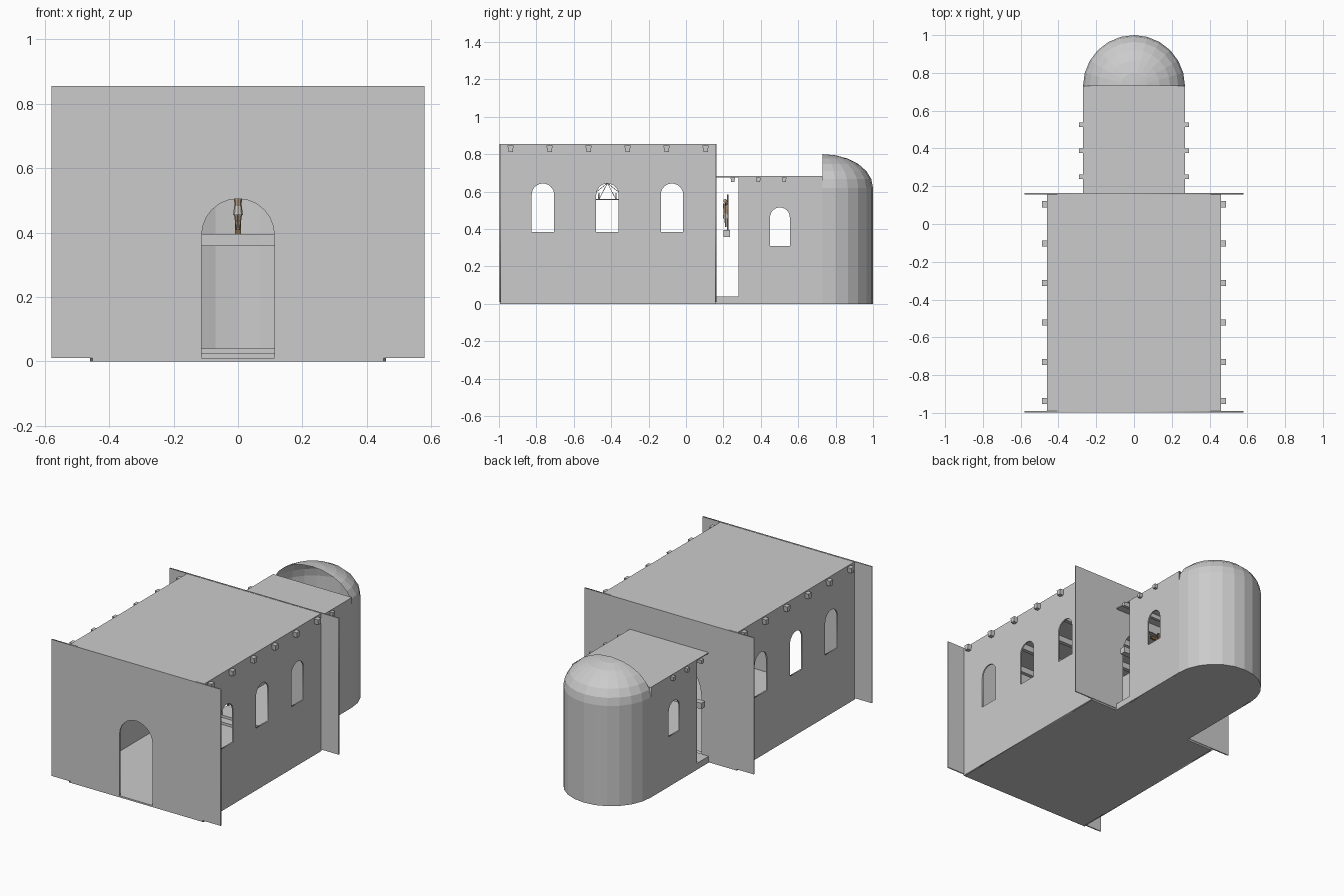
import bpy, bmesh, math
from math import pi, sin, cos
from mathutils import Vector

if "Cube" in bpy.data.objects:
    bpy.data.objects.remove(bpy.data.objects["Cube"])

T = 0.004  # half thickness of the walls


def mat(name, rgb):
    m = bpy.data.materials.new(name)
    m.diffuse_color = (*rgb, 1)
    m.use_nodes = True
    m.node_tree.nodes["Principled BSDF"].inputs["Base Color"].default_value = m.diffuse_color
    return m


def box(name, x0, x1, y0, y1, z0, z1, m=None):
    bpy.ops.mesh.primitive_cube_add(size=1, location=((x0 + x1) / 2, (y0 + y1) / 2, (z0 + z1) / 2))
    o = bpy.context.object
    o.name = name
    o.scale = (x1 - x0, y1 - y0, z1 - z0)
    if m:
        o.data.materials.append(m)
    return o


def rod(name, a, b, r1, r2=None, m=None, n=8):
    a, b = Vector(a), Vector(b)
    bpy.ops.mesh.primitive_cone_add(vertices=n, radius1=r1, radius2=r1 if r2 is None else r2,
                                    depth=(b - a).length, location=(a + b) / 2)
    o = bpy.context.object
    o.name = name
    o.rotation_euler = (b - a).to_track_quat('Z', 'Y').to_euler()
    if m:
        o.data.materials.append(m)
    return o


def arch(c, half, z0, z1, n=12):
    # round-headed opening from bottom left to bottom right
    s = z1 - half
    return ([(c - half, z0)] + [(c - half * cos(pi * i / n), s + half * sin(pi * i / n))
                                for i in range(n + 1)] + [(c + half, z0)])


def panel(name, loops, loc, rot):
    # flat wall cut from a filled outline with holes
    cu = bpy.data.curves.new(name, 'CURVE')
    cu.dimensions, cu.fill_mode, cu.extrude = '2D', 'BOTH', T
    for pts in loops:
        s = cu.splines.new('POLY')
        s.points.add(len(pts) - 1)
        for p, q in zip(s.points, pts):
            p.co = (q[0], q[1], 0, 1)
        s.use_cyclic_u = True
    o = bpy.data.objects.new(name, cu)
    bpy.context.collection.objects.link(o)
    o.location, o.rotation_euler = loc, rot
    bpy.ops.object.select_all(action='DESELECT')
    o.select_set(True)
    bpy.context.view_layer.objects.active = o
    bpy.ops.object.convert(target='MESH')


def rect(a, b, z0, z1):
    return [(a, z0), (b, z0), (b, z1), (a, z1)]


# End walls of the nave with the door and the chancel arch
for name, y, half, top in (("front_wall", -0.994, 0.113, 0.505), ("chancel_arch_wall", 0.16, 0.22, 0.62)):
    outline = [(-0.58, 0.01)] + arch(0, half, 0.01, top) + [(0.58, 0.01), (0.58, 0.855), (-0.58, 0.855)]
    panel(name, [outline], (0, y, 0), (pi / 2, 0, 0))

# Side walls with arched windows
for s in (-1, 1):
    panel("nave_side_wall", [rect(-0.995, 0.16, 0, 0.85)] +
          [arch(c, 0.06, 0.385, 0.643) for c in (-0.765, -0.42, -0.075)],
          (s * (0.46 - T), 0, 0), (pi / 2, 0, pi / 2))
    panel("chancel_side_wall", [rect(0.28, 0.73, 0, 0.68), arch(0.502, 0.053, 0.31, 0.515)],
          (s * (0.27 - T), 0, 0), (pi / 2, 0, pi / 2))

# Floors, step and flat roofs
box("nave_floor", -0.46, 0.46, -0.995, 0.16, 0, 0.01)
box("chancel_step", -0.27, 0.27, 0.11, 0.16, 0.01, 0.025)
box("chancel_floor", -0.27, 0.27, 0.16, 0.73, 0, 0.04)
box("nave_roof", -0.46, 0.46, -0.995, 0.16, 0.845, 0.853)
box("chancel_roof", -0.27, 0.27, 0.16, 0.73, 0.676, 0.682)


# Roof beams running through the walls, lower edges tapered
def roof_beam(name, y, half_len, w, z0, z1):
    o = box(name, -half_len, half_len, y - w, y + w, z0, z1)
    for v in o.data.vertices:
        if v.co.z < 0:
            v.co.y *= 0.75


for i in range(6):
    roof_beam("nave_roof_beam", -0.938 + i * 0.2085, 0.486, 0.016, 0.812, 0.845)
for y in (0.25, 0.387, 0.525):
    roof_beam("chancel_roof_beam", y, 0.29, 0.012, 0.652, 0.676)

# Apse wall and half dome, swept from one profile
R, SEG, RING = 0.27, 12, 6


def sweep(name, profile):
    bm = bmesh.new()
    rows = [[bm.verts.new((r * cos(pi * j / SEG), 0.73 + r * sin(pi * j / SEG), z))
             for j in range(SEG + 1)] for r, z in profile]
    for a, b in zip(rows, rows[1:]):
        for j in range(SEG):
            bm.faces.new((a[j], a[j + 1], b[j + 1], b[j]))
    bmesh.ops.remove_doubles(bm, verts=bm.verts, dist=1e-5)
    bmesh.ops.dissolve_degenerate(bm, edges=bm.edges, dist=1e-6)
    me = bpy.data.meshes.new(name)
    bm.to_mesh(me)
    bm.free()
    o = bpy.data.objects.new(name, me)
    bpy.context.collection.objects.link(o)


sweep("apse_wall", [(R, 0), (R, 0.62)])
sweep("apse_dome", [(R * cos(pi / 2 * i / RING), 0.62 + 0.18 * sin(pi / 2 * i / RING)) for i in range(RING + 1)])
sweep("apse_floor_top", [(R, 0.04), (0, 0.04)])
sweep("apse_floor_bottom", [(0, 0.0), (R, 0.0)])

# Beam across the chancel arch carrying a cross with a figure
wood = mat("wood", (0.22, 0.13, 0.06))
skin = mat("carved_figure", (0.5, 0.36, 0.24))
cloth = mat("cloth", (0.6, 0.58, 0.53))
box("rood_beam", -0.27, 0.27, 0.2, 0.236, 0.358, 0.395)
box("cross_post", -0.009, 0.009, 0.218, 0.228, 0.395, 0.585, wood)
box("cross_arm", -0.062, 0.062, 0.218, 0.228, 0.532, 0.548, wood)
rod("figure_torso", (0, 0.212, 0.475), (0, 0.212, 0.535), 0.01, 0.015, skin)
rod("figure_cloth", (0, 0.212, 0.455), (0, 0.212, 0.482), 0.015, 0.012, cloth)
bpy.ops.mesh.primitive_uv_sphere_add(segments=10, ring_count=6, radius=0.01, location=(0, 0.209, 0.55))
bpy.context.object.name = "figure_head"
bpy.context.object.data.materials.append(skin)
for s in (-1, 1):
    rod("figure_arm", (s * 0.011, 0.212, 0.53), (s * 0.056, 0.215, 0.543), 0.005, 0.0035, skin)
    rod("figure_leg", (s * 0.002, 0.213, 0.41), (s * 0.007, 0.211, 0.462), 0.004, 0.007, skin)

# Hanging candle ring in the nave
C, Z, CR = Vector((0, -0.42, 0)), 0.557, 0.12
bpy.ops.mesh.primitive_torus_add(location=(0, C.y, Z), major_radius=CR, minor_radius=0.004,
                                 major_segments=24, minor_segments=6)
bpy.context.object.name = "candle_ring"
apex = C + Vector((0, 0, 0.645))
rod("hanging_chain", apex, C + Vector((0, 0, 0.845)), 0.002, n=6)
for k in range(8):
    a = pi / 8 + k * pi / 4
    p = C + Vector((CR * cos(a), CR * sin(a), Z))
    rod("candle", p, p + Vector((0, 0, 0.035)), 0.004, 0.003, n=6)
    if k % 2 == 0:
        rod("ring_chain", p, apex, 0.0015, n=5)
